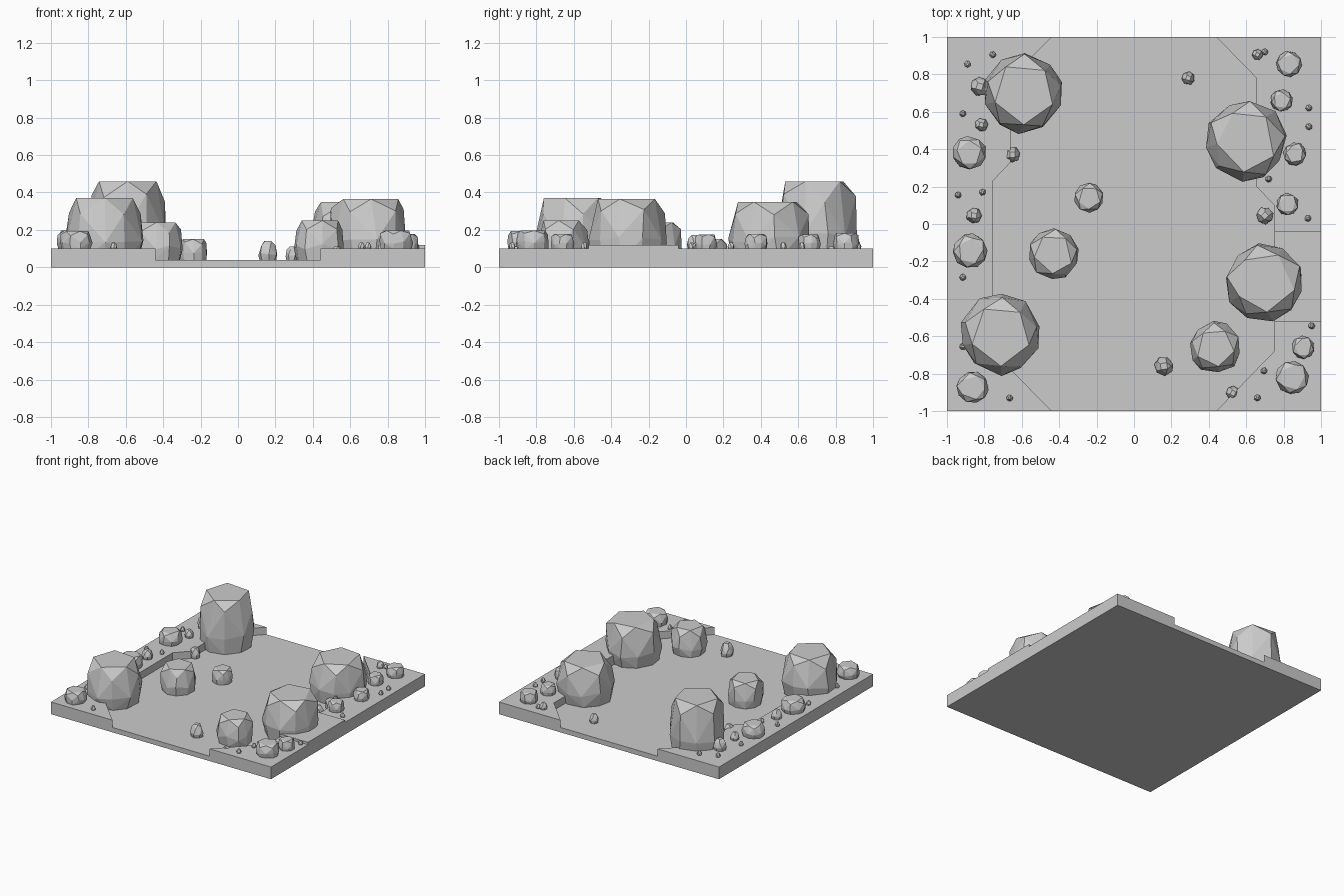
import bpy, bmesh, math, random

if "Cube" in bpy.data.objects:
    bpy.data.objects.remove(bpy.data.objects["Cube"])

random.seed(7)
BED, BANK, LEDGE = 0.04, 0.10, 0.12

stone = bpy.data.materials.new("stone_grey")
stone.diffuse_color = (0.6, 0.6, 0.6, 1)
stone.use_nodes = True
stone.node_tree.nodes["Principled BSDF"].inputs["Base Color"].default_value = stone.diffuse_color


def finish(bm, name):
    bmesh.ops.recalc_face_normals(bm, faces=bm.faces)
    me = bpy.data.meshes.new(name)
    bm.to_mesh(me)
    bm.free()
    me.materials.append(stone)
    ob = bpy.data.objects.new(name, me)
    bpy.context.collection.objects.link(ob)
    return ob


def prism(name, outline, z0, z1):
    """Extrude a flat outline upward."""
    bm = bmesh.new()
    face = bm.faces.new([bm.verts.new((x, y, z0)) for x, y in outline])
    top = bmesh.ops.extrude_face_region(bm, geom=[face], use_keep_orig=True)
    for v in top["geom"]:
        if isinstance(v, bmesh.types.BMVert):
            v.co.z = z1
    finish(bm, name)


def rock(name, x, y, r, z0, z1, turn=0.0):
    """Faceted boulder: hull of jittered rings with a flat five-sided top."""
    small = r < 0.06
    if small:
        rings = [(0, 0.88, 7), (0.3, 1.0, 7), (0.72, 0.8, 5), (1, 0.45, 4)]
    else:
        rings = [(0, 0.92, 10), (0.33, 1.0, 10), (0.8, 0.95, 5), (1, 0.76, 5)]
    bm = bmesh.new()
    for i, (t, k, n) in enumerate(rings):
        for j in range(n):
            a = -math.pi / 2 + turn + 2 * math.pi * (j + (0.5 if i == 2 else 0)) / n
            a += random.uniform(-0.08, 0.08)
            rad = r * k * random.uniform(0.96, 1.04)
            h = t + (random.uniform(-0.07, 0.07) if 0 < t < 1 else 0)
            bm.verts.new((x + rad * math.cos(a), y + rad * math.sin(a),
                          z0 + (z1 - z0) * h))
    res = bmesh.ops.convex_hull(bm, input=bm.verts)
    loose = [v for v in bm.verts if not v.link_faces]
    bmesh.ops.delete(bm, geom=loose, context='VERTS')
    bmesh.ops.dissolve_limit(bm, angle_limit=math.radians(4),
                             verts=bm.verts, edges=bm.edges)
    finish(bm, name)


# Ground: low channel floor, two raised banks and a slightly higher ledge
prism("channel_floor", [(-1, -1), (1, -1), (1, 1), (-1, 1)], 0, BED)
prism("left_bank", [(-1, -1), (-0.44, -1), (-0.755, -0.68), (-0.755, 0.23),
                    (-0.66, 0.33), (-0.66, 0.78), (-0.44, 1), (-1, 1)], BED, BANK)
prism("right_bank", [(1, -1), (1, 1), (0.44, 1), (0.655, 0.78), (0.655, 0.2),
                     (0.75, 0.1), (0.75, -0.68), (0.44, -1)], BED, BANK)
prism("bank_ledge", [(0.75, -0.52), (1, -0.52), (1, -0.04), (0.75, -0.04)], BANK, LEDGE)

# Boulders rising from the channel floor: x, y, radius, top height
boulders = [(-0.59, 0.70, 0.215, 0.46), (-0.715, -0.59, 0.215, 0.37),
            (0.60, 0.445, 0.215, 0.35), (0.70, -0.315, 0.21, 0.365),
            (0.435, -0.66, 0.138, 0.25), (-0.43, -0.16, 0.137, 0.24),
            (-0.24, 0.14, 0.08, 0.15)]
for x, y, r, top in boulders:
    rock("boulder", x, y, r, BED, top, random.uniform(-0.15, 0.15))

# Pebbles on the channel floor
for x, y, r, top in [(-0.65, 0.37, 0.043, 0.12), (0.29, 0.78, 0.036, 0.11),
                     (0.16, -0.76, 0.052, 0.14), (0.53, -0.905, 0.038, 0.11),
                     (0.70, 0.045, 0.046, 0.13)]:
    rock("channel_pebble", x, y, r, BED, top, random.random())

# Stones on the banks: x, y, radius
bank_stones = [(-0.88, 0.38, 0.09), (-0.875, -0.145, 0.092), (-0.865, -0.875, 0.085),
               (0.83, 0.855, 0.07), (0.79, 0.66, 0.06), (0.86, 0.375, 0.062),
               (0.82, 0.105, 0.06), (0.845, -0.82, 0.09), (0.905, -0.66, 0.062)]
for x, y, r in bank_stones:
    rock("bank_stone", x, y, r, BANK, BANK + 0.035 + 0.68 * r, random.random())

# Small pebbles on the banks
bank_pebbles = [(-0.825, 0.735, 0.052), (-0.815, 0.53, 0.036), (-0.855, 0.045, 0.042),
                (0.66, 0.905, 0.03)]
for x, y, r in bank_pebbles:
    rock("bank_pebble", x, y, r, BANK, BANK + 1.7 * r, random.random())

# Gravel chips
chips = [(-0.89, 0.855), (-0.755, 0.905), (-0.915, 0.59), (-0.94, 0.155), (-0.81, 0.17),
         (-0.915, -0.285), (-0.915, -0.655), (-0.665, -0.93), (0.70, 0.92),
         (0.935, 0.62), (0.935, 0.52), (0.93, 0.03), (0.72, 0.24), (0.95, -0.545),
         (0.695, -0.785), (0.66, -0.93)]
for x, y in chips:
    rock("gravel_chip", x, y, 0.018, BANK, BANK + 0.033, random.random())
